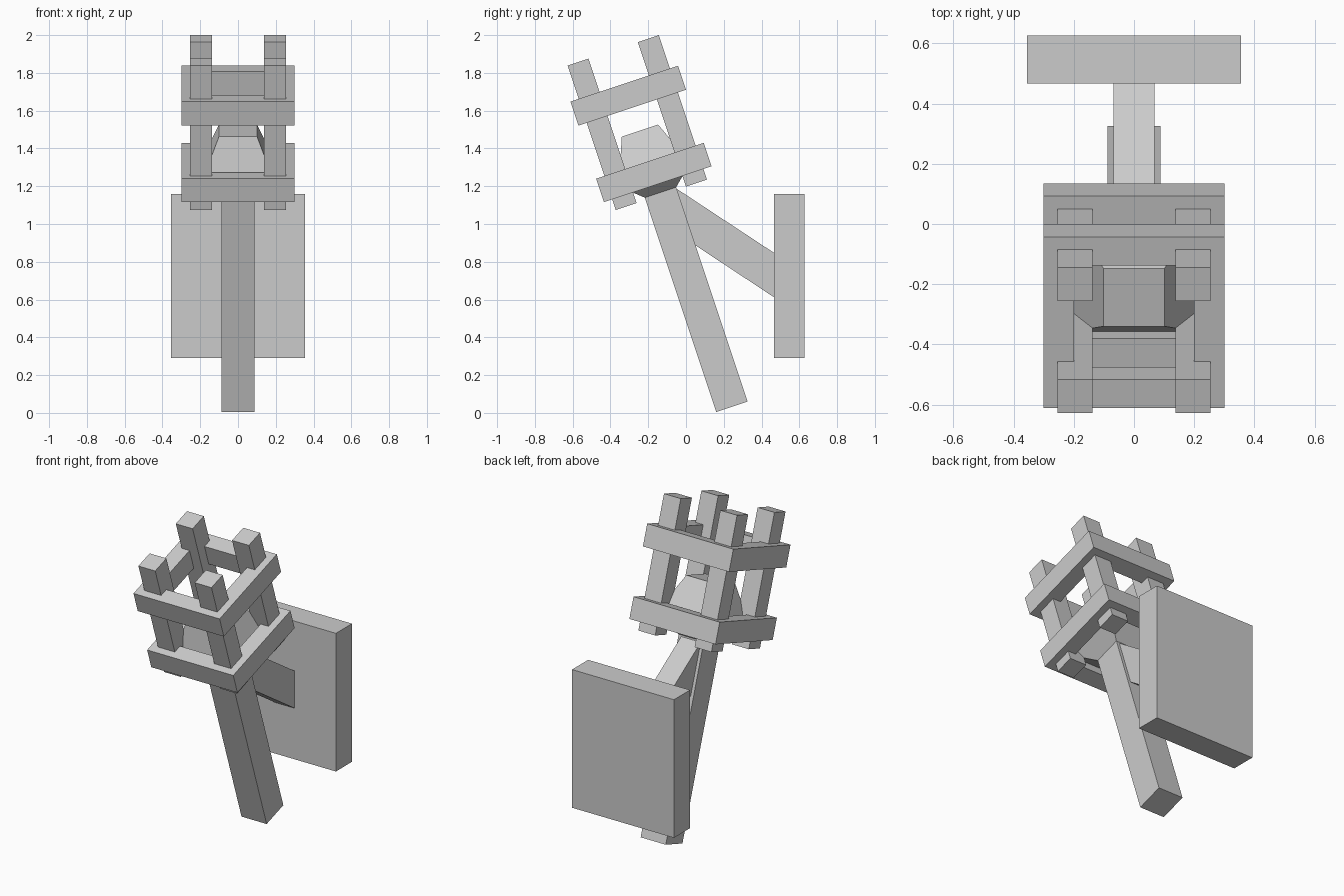
import bpy, bmesh, math
from mathutils import Matrix, Vector

cube = bpy.data.objects.get("Cube")
if cube:
    bpy.data.objects.remove(cube, do_unlink=True)

grey = bpy.data.materials.new("plain grey")
grey.use_nodes = True
colour = (0.6, 0.6, 0.6, 1)
grey.diffuse_color = colour
grey.node_tree.nodes["Principled BSDF"].inputs["Base Color"].default_value = colour

# The torch leans forward; its own axis is z of this tilted frame
TILT = Matrix.Rotation(math.atan2(1, 3), 4, "X")
AXIS = 0.241
LEAN = TILT @ Matrix.Translation((0, AXIS, 0))


def finish(name, bm, matrix=Matrix()):
    bm.transform(matrix)
    bmesh.ops.recalc_face_normals(bm, faces=bm.faces)
    mesh = bpy.data.meshes.new(name)
    bm.to_mesh(mesh)
    bm.free()
    mesh.materials.append(grey)
    obj = bpy.data.objects.new(name, mesh)
    bpy.context.collection.objects.link(obj)
    return obj


def box(name, low, high, matrix=Matrix()):
    low, high = Vector(low), Vector(high)
    bm = bmesh.new()
    bmesh.ops.create_cube(bm, size=1)
    place = Matrix.Translation((low + high) / 2) @ Matrix.Diagonal((*(high - low), 1))
    bm.transform(place)
    return finish(name, bm, matrix)


def square_loft(name, sections, closed=False):
    """Join square sections given as (half width, height)."""
    bm = bmesh.new()
    corners = ((-1, -1), (1, -1), (1, 1), (-1, 1))
    loops = [[bm.verts.new((x * h, y * h, z)) for x, y in corners] for h, z in sections]
    pairs = list(zip(loops, loops[1:]))
    if closed:
        pairs.append((loops[-1], loops[0]))
    else:
        bm.faces.new(loops[0])
        bm.faces.new(loops[-1])
    for a, b in pairs:
        for i in range(4):
            j = (i + 1) % 4
            bm.faces.new((a[i], a[j], b[j], b[i]))
    return finish(name, bm, LEAN)


# Handle and the bowl-shaped head on top of it
box("handle", (-0.0875, -0.0875, -0.046), (0.0875, 0.0875, 1.16), LEAN)
square_loft("torch_head", [(0.0875, 1.15), (0.2, 1.25), (0.101, 1.495)])

# Two square rings around the head
for name, low, high in (("lower_ring", 1.196, 1.327), ("upper_ring", 1.623, 1.757)):
    square_loft(name, [(0.3, low), (0.3, high), (0.2, high), (0.2, low)], closed=True)

# Four corner posts of the cage
for side, sx in (("left", 1), ("right", -1)):
    for end, sy in (("back", 1), ("front", -1)):
        x, y, r = sx * 0.196, sy * 0.196, 0.0585
        box(f"{end}_{side}_post", (x - r, y - r, 1.137), (x + r, y + r, 1.943), LEAN)

# Wall plate
box("wall_plate", (-0.355, 0.467, 0.29), (0.355, 0.627, 1.16))

# Slanted brace from the plate to the handle
bm = bmesh.new()
outline = [(-0.05, 1.187), (0.48, 0.838), (0.48, 0.603), (0.03, 0.9), (-0.07, 1.16)]
face = bm.faces.new([bm.verts.new((-0.068, y, z)) for y, z in outline])
new = bmesh.ops.extrude_face_region(bm, geom=[face])["geom"]
bmesh.ops.translate(bm, vec=(0.136, 0, 0),
                    verts=[v for v in new if isinstance(v, bmesh.types.BMVert)])
finish("brace", bm)
